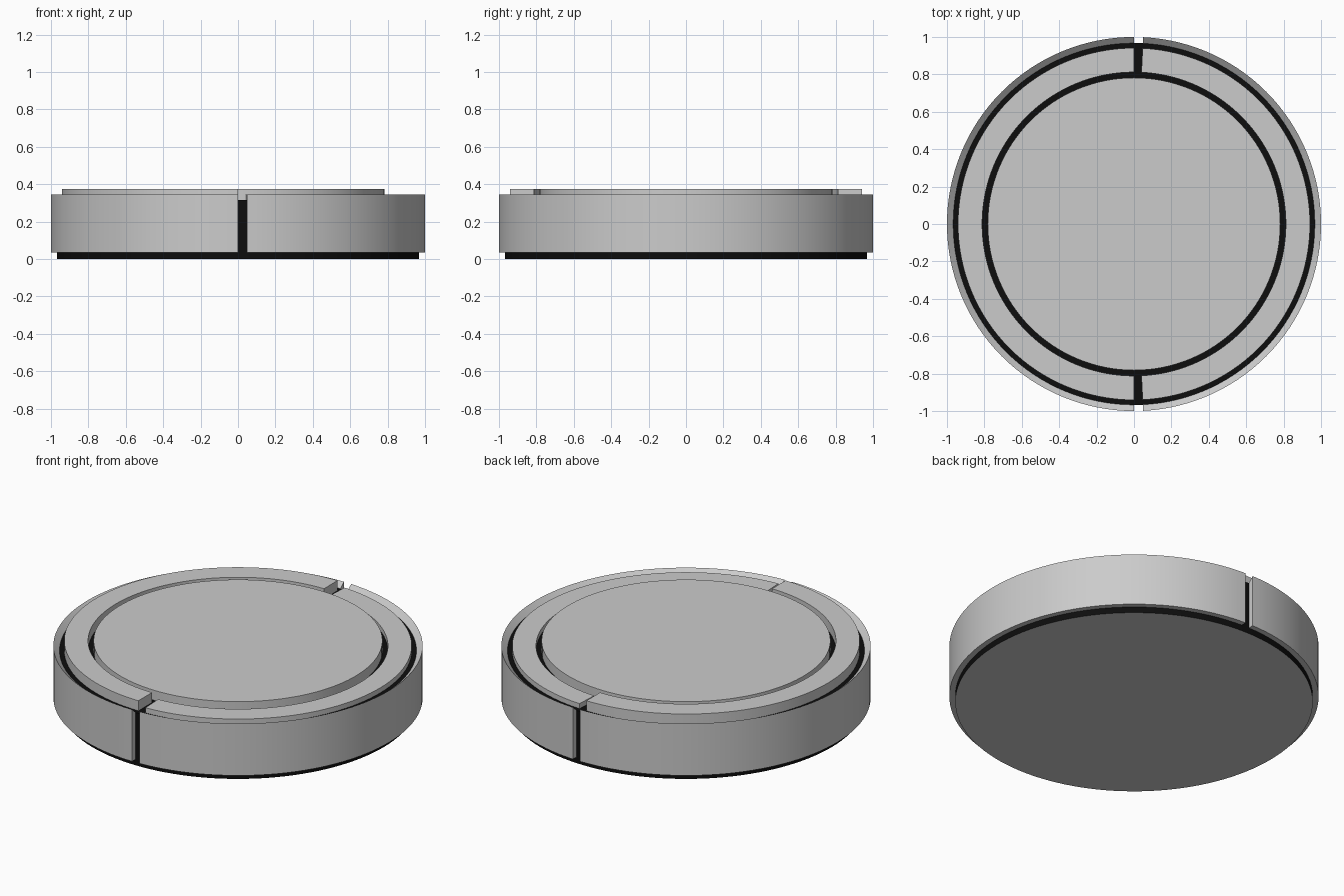
import bpy, bmesh, math

if "Cube" in bpy.data.objects:
    bpy.data.objects.remove(bpy.data.objects["Cube"])

SEG = 128
STEP = 2 * math.pi / SEG

black = bpy.data.materials.new("black")
black.diffuse_color = (0.004, 0.004, 0.004, 1)
black.use_nodes = True
black.node_tree.nodes["Principled BSDF"].inputs["Base Color"].default_value = black.diffuse_color


def finish(bm, name, mat=None):
    bmesh.ops.recalc_face_normals(bm, faces=bm.faces)
    me = bpy.data.meshes.new(name)
    bm.to_mesh(me)
    bm.free()
    ob = bpy.data.objects.new(name, me)
    bpy.context.collection.objects.link(ob)
    if mat:
        me.materials.append(mat)
    bpy.ops.object.select_all(action='DESELECT')
    ob.select_set(True)
    bpy.context.view_layer.objects.active = ob
    bpy.ops.object.shade_smooth_by_angle(angle=math.radians(30))
    return ob


def disc(name, r, z0, z1, mat=None):
    bm = bmesh.new()
    bmesh.ops.create_circle(bm, cap_ends=True, segments=SEG, radius=r)
    bmesh.ops.translate(bm, verts=bm.verts, vec=(0, 0, z0))
    if z1 > z0:
        # bottom cap is moved up to become the top; the underside stays open
        base = list(bm.faces)
        res = bmesh.ops.extrude_face_region(bm, geom=base)
        up = [g for g in res["geom"] if isinstance(g, bmesh.types.BMVert)]
        bmesh.ops.translate(bm, verts=up, vec=(0, 0, z1 - z0))
        low = [f for f in bm.faces if all(abs(v.co.z - z0) < 1e-6 for v in f.verts)]
        bmesh.ops.delete(bm, geom=low, context='FACES_ONLY')
    return finish(bm, name, mat)


def arc(name, profile, first, count):
    """Sweep a closed (r, z) profile over `count` segments and cap both ends."""
    bm = bmesh.new()
    rows = []
    for i in range(count + 1):
        a = (first + i) * STEP
        rows.append([bm.verts.new((r * math.cos(a), r * math.sin(a), z)) for r, z in profile])
    n = len(profile)
    for p, q in zip(rows, rows[1:]):
        for j in range(n):
            k = (j + 1) % n
            bm.faces.new((p[j], q[j], q[k], p[k]))
    bm.faces.new(rows[0])
    bm.faces.new(rows[-1])
    return finish(bm, name)


# Black core with a grey underside
disc("core", 0.968, 0.0, 0.315, black)
disc("base_plate", 0.968, 0.0, 0.0)

# Raised centre
disc("centre_disc", 0.782, 0.313, 0.375)

# Two half shells and half rings; right side is one segment short at each end
wall = [(0.967, 0.035), (1.0, 0.035), (1.0, 0.345), (0.967, 0.316)]
for side, first, count, top in (("left", SEG // 4, SEG // 2, 0.375),
                                ("right", -SEG // 4 + 1, SEG // 2 - 2, 0.345)):
    arc(side + "_wall", wall, first, count)
    arc(side + "_ring", [(0.812, 0.313), (0.941, 0.313), (0.941, top), (0.812, top)], first, count)
